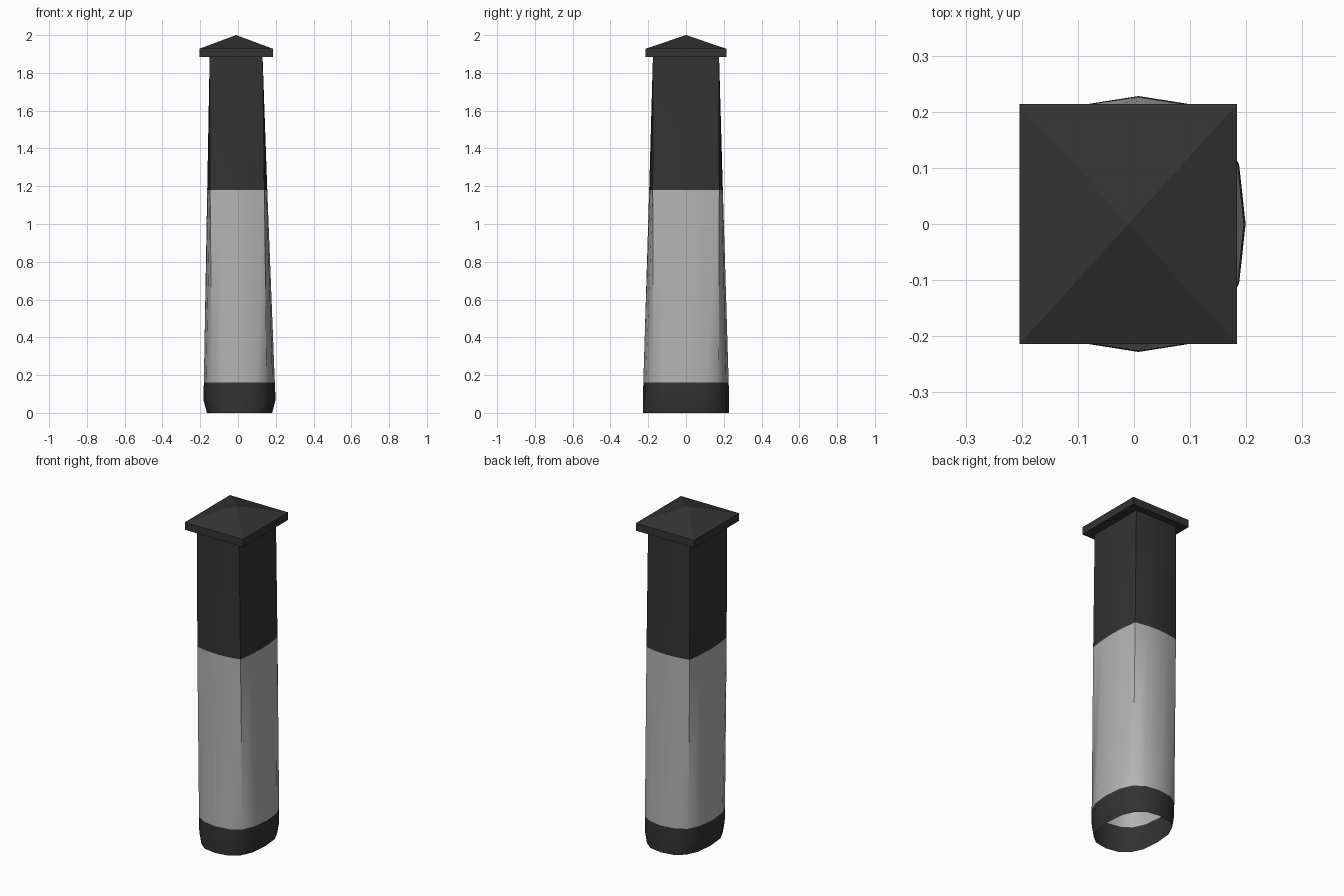
import bpy, bmesh
from math import cos, sin, pi, radians, copysign

cube = bpy.data.objects.get("Cube")
if cube:
    bpy.data.objects.remove(cube, do_unlink=True)


def material(name, value):
    mat = bpy.data.materials.new(name)
    mat.use_nodes = True
    colour = (value, value, value, 1)
    mat.diffuse_color = colour
    mat.node_tree.nodes["Principled BSDF"].inputs["Base Color"].default_value = colour
    return mat


charcoal = material("charcoal", 0.033)
pale_grey = material("pale grey", 0.45)


def make_object(name, bm, mats):
    bmesh.ops.recalc_face_normals(bm, faces=bm.faces)
    mesh = bpy.data.meshes.new(name)
    bm.to_mesh(mesh)
    bm.free()
    for mat in mats:
        mesh.materials.append(mat)
    obj = bpy.data.objects.new(name, mesh)
    bpy.context.collection.objects.link(obj)
    return obj


def bridge(bm, lower, upper):
    n = len(lower)
    return [bm.faces.new((lower[i], lower[(i + 1) % n], upper[(i + 1) % n], upper[i]))
            for i in range(n)]


SIDES = 16


def power(v, e):
    return copysign(abs(v) ** e, v)


def outline(i, half_x, half_y, square):
    """Point on a ring that blends from a rounded oval to a rectangle."""
    a = 2 * pi * i / SIDES
    c, s = cos(a), sin(a)
    m = max(abs(c), abs(s))
    x = (1 - square) * power(c, 0.8) + square * c / m
    y = (1 - square) * power(s, 0.8) + square * s / m
    return half_x * x, half_y * y


# Hollow tapered shaft: square at the top, swelling to an oval open foot
# Each level: height, centre x, half width, half depth, squareness
levels = [
    (0.0, 0.008, 0.173, 0.228, 0.0),
    (0.07, 0.008, 0.191, 0.228, 0.0),
    (0.16, 0.007, 0.188, 0.226, 0.05),
    (1.18, -0.004, 0.159, 0.195, 0.6),
    (1.89, -0.01, 0.14, 0.175, 1.0),
]
bm = bmesh.new()
rings = []
for z, cx, hx, hy, square in levels:
    points = [outline(i, hx, hy, square) for i in range(SIDES)]
    rings.append([bm.verts.new((cx + x, y, z)) for x, y in points])
for lower, upper in zip(rings, rings[1:]):
    for face in bridge(bm, lower, upper):
        face.material_index = int(0.16 < face.calc_center_median().z < 1.18)
shaft = make_object("shaft", bm, [charcoal, pale_grey])
bpy.context.view_layer.objects.active = shaft
shaft.select_set(True)
bpy.ops.object.shade_smooth_by_angle(angle=radians(40))

# Overhanging pyramid cap
bm = bmesh.new()
corners = [(-1, -1), (1, -1), (1, 1), (-1, 1)]
base, rim = [[bm.verts.new((-0.01 + 0.194 * x, 0.214 * y, z)) for x, y in corners]
             for z in (1.883, 1.928)]
apex = bm.verts.new((-0.01, 0, 2))
bridge(bm, base, rim)
bm.faces.new(base)
for i in range(4):
    bm.faces.new((rim[i], rim[(i + 1) % 4], apex))
make_object("cap", bm, [charcoal])
